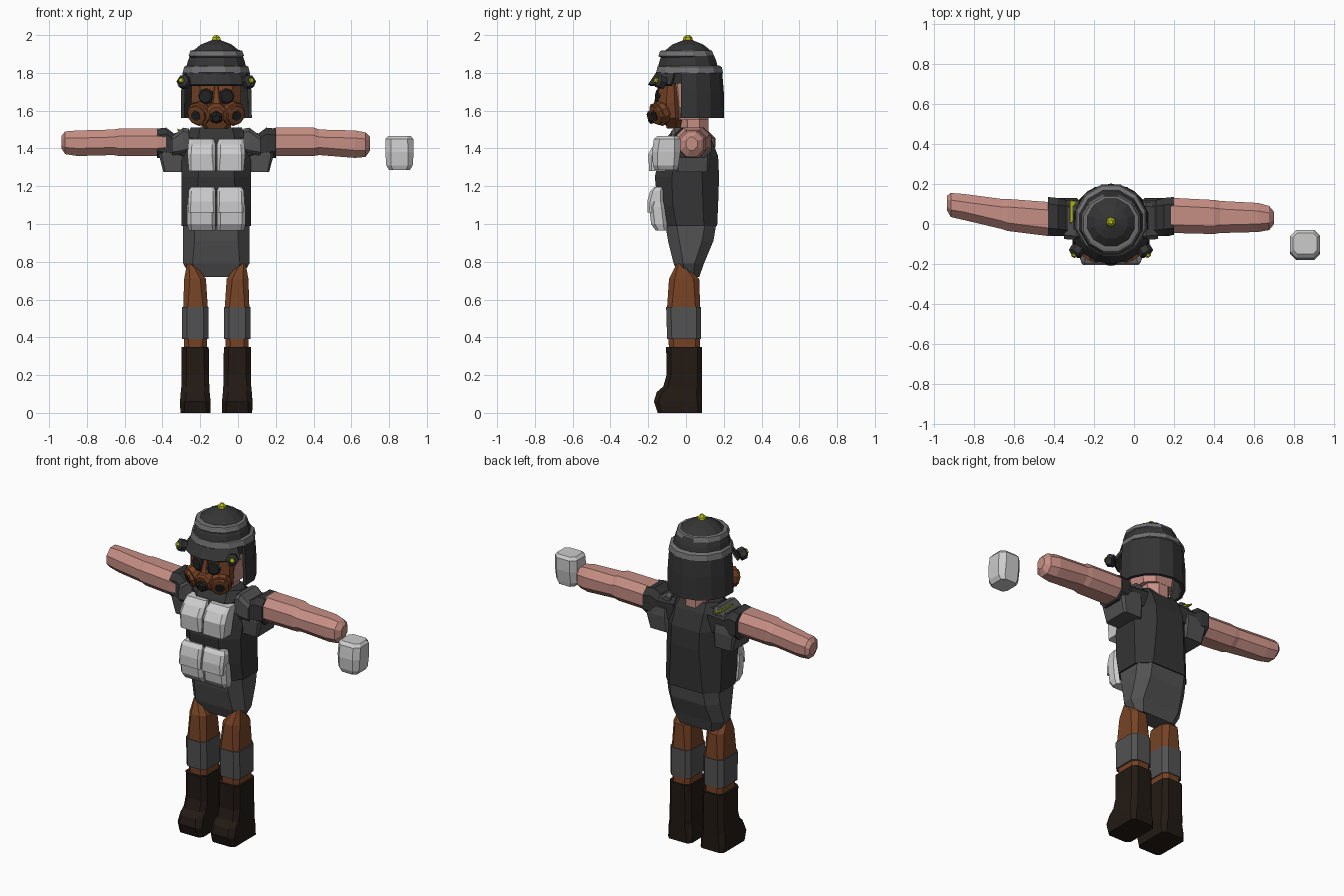
import bpy, bmesh, math
from mathutils import Vector

CX = -0.115   # centre line of the figure


def mat(name, *rgb):
    m = bpy.data.materials.new(name)
    m.diffuse_color = (*rgb, 1)
    return m


DARK = mat("dark_cloth", .035, .035, .035)
MID = mat("mid_cloth", .085, .085, .085)
BAND = mat("band_cloth", .16, .16, .16)
LIGHT = mat("pale_canvas", .55, .55, .55)
SKIN = mat("skin", .56, .27, .23)
BROWN = mat("brown", .18, .055, .018)
BOOT = mat("boot_leather", .016, .010, .007)
BLACK = mat("lens", .015, .015, .015)
YELLOW = mat("yellow", .5, .55, .01)


def skin_rings(name, rings, m, closed=True):
    """Bridge rings of points with quads, cap both ends when closed."""
    bm = bmesh.new()
    vs = [[bm.verts.new(p) for p in r] for r in rings]
    n = len(vs[0])
    for a, b in zip(vs, vs[1:]):
        for i in range(n if closed else n - 1):
            j = (i + 1) % n
            bm.faces.new((a[i], a[j], b[j], b[i]))
    if closed:
        bm.faces.new(vs[0][::-1])
        bm.faces.new(vs[-1])
    bmesh.ops.recalc_face_normals(bm, faces=bm.faces)
    me = bpy.data.meshes.new(name)
    bm.to_mesh(me)
    bm.free()
    ob = bpy.data.objects.new(name, me)
    bpy.context.collection.objects.link(ob)
    me.materials.append(m)
    return ob


def loft(name, rows, m, axis="z", flip=False):
    """Chamfered-rectangle sections: (t, u0, u1, v0, v1, chamfer)."""
    rings = []
    for t, a, b, c, d, k in rows:
        uv = [(a + k, c), (b - k, c), (b, c + k), (b, d - k),
              (b - k, d), (a + k, d), (a, d - k), (a, c + k)]
        pts = [(u, v, t) if axis == "z" else (t, u, v) for u, v in uv]
        rings.append([(2 * CX - x, y, z) if flip else (x, y, z) for x, y, z in pts])
    return skin_rings(name, rings, m)


def lathe(name, profile, m, n, loc, axis=(0, 0, 1)):
    """Turn (radius, height) pairs around an axis."""
    q = Vector((0, 0, 1)).rotation_difference(Vector(axis).normalized())
    rings = []
    for r, h in profile:
        ang = [2 * math.pi * (i + .5) / n for i in range(n)]
        rings.append([q @ Vector((r * math.cos(a), r * math.sin(a), h)) + Vector(loc) for a in ang])
    return skin_rings(name, rings, m)


def arc(name, profile, m, a0, a1, n, thick):
    """Part-turned shell around the head axis: (radius, z)."""
    rings = [[(CX + r * math.cos(math.radians(a0 + (a1 - a0) * i / n)),
               .01 + r * math.sin(math.radians(a0 + (a1 - a0) * i / n)), z)
              for i in range(n + 1)] for r, z in profile]
    ob = skin_rings(name, rings, m, closed=False)
    s = ob.modifiers.new("thickness", "SOLIDIFY")
    s.thickness, s.offset = thick, 0
    return ob


# Torso: vest and the shirt tail below it
L, R = -.30, .07
loft("vest", [(.99, L, R, -.12, .165, .07), (1.10, L, R, -.15, .17, .08),
              (1.25, L, R, -.165, .175, .09), (1.36, L, R, -.14, .17, .09),
              (1.46, L + .02, R - .02, -.10, .13, .07),
              (1.51, L + .05, R - .05, -.06, .09, .05)], DARK)
loft("shirt_tail", [(.72, -.25, .02, -.035, .07, .03), (.79, -.29, .06, -.065, .095, .05),
                    (.91, L + .01, R - .01, -.095, .145, .06),
                    (1.0, L + .01, R - .01, -.11, .16, .06)], MID)

# Legs, built on the right and mirrored about the centre line
for side, f in (("right", False), ("left", True)):
    loft(side + "_leg", [(.33, -.065, .055, -.09, .075, .025), (.56, -.07, .06, -.10, .075, .025),
                         (.71, -.06, .055, -.09, .07, .03),
                         (.79, 0, .04, -.05, -.01, .01)], BROWN, flip=f)
    loft(side + "_knee_wrap", [(.39, -.073, .066, -.10, .08, .025),
                               (.56, -.073, .066, -.105, .08, .025)], MID, flip=f)
    loft(side + "_boot", [(0, -.085, .075, -.15, .085, .02), (.06, -.085, .077, -.17, .085, .025),
                          (.11, -.08, .073, -.155, .085, .03), (.14, -.078, .07, -.12, .085, .025),
                          (.20, -.077, .068, -.103, .085, .025),
                          (.35, -.075, .068, -.105, .085, .025)], BOOT, flip=f)
    # Short sleeve with its hanging shoulder flap
    loft(side + "_sleeve", [(.0, -.07, .12, 1.32, 1.49, .03), (.11, -.06, .12, 1.345, 1.48, .03),
                            (.15, -.06, .13, 1.345, 1.51, .035),
                            (.20, -.055, .135, 1.35, 1.505, .035)], DARK, "x", f)
    loft(side + "_shoulder_flap", [(1.275, .04, .165, -.05, .12, .01), (1.37, .04, .19, -.06, .13, .015),
                                   (1.42, .04, .13, -.055, .125, .015)], MID, flip=f)
    loft(side + "_shoulder_pad", [(.03, -.075, .11, 1.38, 1.505, .02), (.06, -.08, .11, 1.37, 1.51, .02),
                                  (.12, -.075, .10, 1.36, 1.465, .02)], MID, "x", f)
    # Chest pouch and the two stacked belly pouches
    c = CX + .003
    loft(side + "_chest_pouch", [(1.28, c, .03, -.195, -.10, .012), (1.37, c, .038, -.20, -.08, .02),
                                 (1.42, c, .034, -.17, -.06, .02),
                                 (1.45, c + .01, .03, -.13, -.04, .012)], LIGHT, flip=f)
    loft(side + "_belly_pouch", [(.965, c, .03, -.16, -.10, .015), (1.0, c, .04, -.185, -.10, .02),
                                 (1.09, c, .04, -.195, -.11, .02),
                                 (1.12, c, .036, -.18, -.12, .015)], LIGHT, flip=f)
    loft(side + "_belly_pouch_lid", [(1.06, c, .032, -.205, -.12, .01), (1.12, c, .034, -.205, -.12, .015),
                                     (1.175, c, .032, -.19, -.12, .015),
                                     (1.195, c + .01, .02, -.17, -.12, .01)], LIGHT, flip=f)

# Arms: the left one swings slightly backwards
loft("right_arm", [(.16, -.04, .125, 1.365, 1.5, .04), (.20, -.045, .13, 1.36, 1.51, .04),
                   (.40, -.05, .12, 1.36, 1.51, .04), (.43, -.045, .115, 1.365, 1.50, .04),
                   (.62, -.04, .105, 1.35, 1.495, .04), (.675, -.03, .09, 1.355, 1.485, .035),
                   (.70, 0, .06, 1.39, 1.46, .02)], SKIN, "x")
loft("left_arm", [(-.38, -.06, .11, 1.365, 1.5, .04), (-.43, -.06, .11, 1.36, 1.505, .04),
                  (-.63, -.035, .125, 1.36, 1.505, .04), (-.66, -.025, .125, 1.365, 1.50, .04),
                  (-.85, .02, .15, 1.36, 1.495, .04), (-.915, .035, .155, 1.37, 1.49, .035),
                  (-.935, .07, .14, 1.40, 1.465, .02)], SKIN, "x")

# Yellow strap on the left shoulder and the loose pouch beside the hand
loft("shoulder_strap", [(-.32, .0, .12, 1.495, 1.505, .003), (-.27, .04, .11, 1.47, 1.485, .003)], YELLOW, "x")
loft("loose_pouch", [(1.285, .80, .91, -.165, -.045, .02), (1.31, .785, .925, -.175, -.04, .025),
                     (1.38, .78, .93, -.18, -.03, .03), (1.45, .78, .928, -.17, -.03, .03),
                     (1.467, .795, .915, -.15, -.045, .02)], LIGHT)

# Head and gas mask
lathe("neck", [(.085, 1.47), (.085, 1.62)], SKIN, 8, (CX, .04, 0))
loft("head", [(1.55, -.22, -.01, -.08, .12, .05), (1.80, -.25, .02, -.10, .13, .05)], SKIN)
loft("mask", [(1.505, -.175, -.055, -.10, -.03, .02), (1.56, -.235, .005, -.125, -.02, .035),
              (1.64, -.245, .015, -.145, -.02, .04), (1.77, -.245, .015, -.14, -.02, .045)], BROWN)
lathe("mask_snout", [(.055, -.06), (.055, .02), (.04, .03)], BROWN, 8, (CX, -.155, 1.59), (0, -1, -.25))
lathe("mask_valve", [(.034, 0), (.034, .03), (.02, .04)], BLACK, 6, (CX, -.165, 1.57), (0, -1, -.25))
loft("nose_bridge", [(1.60, CX - .03, CX + .03, -.18, -.12, .01),
                     (1.73, CX - .01, CX + .01, -.148, -.12, .004)], BROWN)
for side, s in (("left", -1), ("right", 1)):
    lathe(side + "_eye_lens", [(.043, -.02), (.043, .004), (.033, .012)], BLACK, 8,
          (CX + s * .055, -.145, 1.675), (s * .25, -1, .05))
    lathe(side + "_filter", [(.035, -.05), (.055, -.03), (.065, -.01), (.065, .015), (.052, .018),
                             (.052, .035), (.04, .038)], BROWN, 10,
          (CX + s * .09, -.135, 1.585), (s * .5, -.85, -.35))
    lathe(side + "_filter_cap", [(.028, .03), (.028, .042)], BLACK, 8,
          (CX + s * .09, -.135, 1.585), (s * .5, -.85, -.35))
    # Visor side buttons
    lathe(side + "_visor_button", [(.036, -.02), (.036, .015), (.02, .025)], DARK, 6,
          (CX + s * .172, -.135, 1.752), (s * .5, -.8, .3))
    lathe(side + "_button_stud", [(.018, .02), (.012, .034)], YELLOW, 6,
          (CX + s * .172, -.135, 1.752), (s * .5, -.8, .3))

# Helmet: dome, cloth bands, visor, neck guard, top stud
H = (CX, .01, 0)
lathe("helmet_dome", [(.165, 1.745), (.172, 1.80), (.155, 1.865), (.135, 1.91),
                      (.085, 1.95), (.02, 1.975)], DARK, 12, H)
lathe("upper_band", [(.143, 1.883), (.152, 1.89), (.142, 1.917), (.128, 1.92)], BAND, 12, H, (0, -.005, 1))
lathe("lower_band", [(.170, 1.795), (.184, 1.80), (.176, 1.832), (.16, 1.84)], BAND, 12, H, (0, .005, 1))
arc("visor", [(.165, 1.795), (.185, 1.765), (.205, 1.735)], DARK, 205, 335, 6, .014)
arc("neck_guard", [(.172, 1.80), (.18, 1.70), (.182, 1.56)], DARK, -12, 192, 8, .02)
lathe("helmet_stud", [(.012, 1.96), (.026, 1.972), (.024, 1.987), (.01, 2.0)], YELLOW, 6, H)
